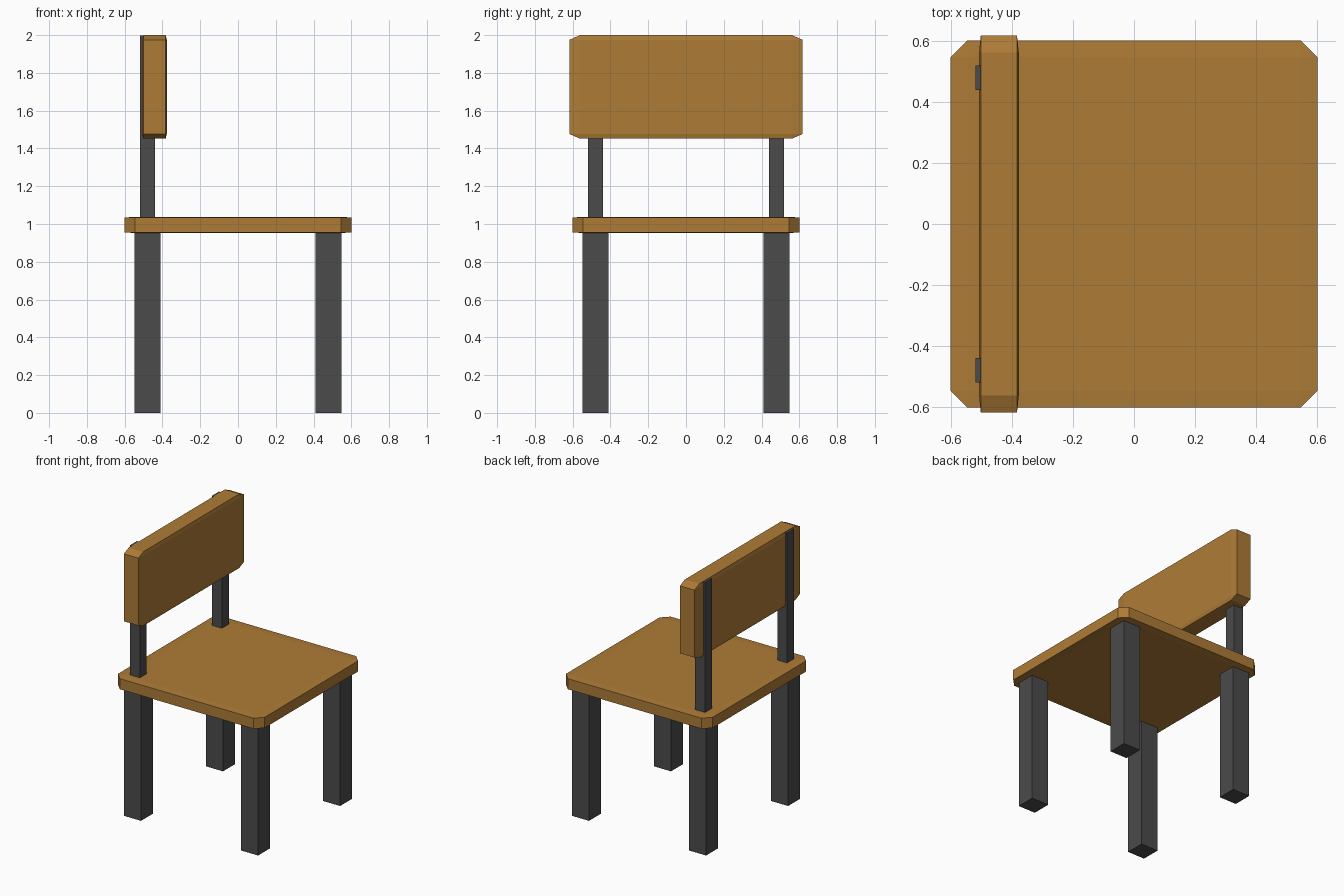
import bpy, bmesh
from mathutils import Vector

if "Cube" in bpy.data.objects:
    bpy.data.objects.remove(bpy.data.objects["Cube"])


def material(name, rgb):
    m = bpy.data.materials.new(name)
    m.diffuse_color = (*rgb, 1)
    m.use_nodes = True
    m.node_tree.nodes["Principled BSDF"].inputs["Base Color"].default_value = m.diffuse_color
    return m


WOOD = material("wood", (0.42, 0.2, 0.037))
DARK = material("dark_metal", (0.07, 0.07, 0.07))


def box(name, lo, hi, mat, bevel=0):
    """Box between two corners; bevel is a fraction of each side length."""
    lo, hi = Vector(lo), Vector(hi)
    bm = bmesh.new()
    bmesh.ops.create_cube(bm, size=1)
    if bevel:
        bmesh.ops.bevel(bm, geom=bm.edges[:], offset=bevel, segments=1,
                        profile=0.5, affect='EDGES')
    bmesh.ops.scale(bm, vec=hi - lo, verts=bm.verts)
    me = bpy.data.meshes.new(name)
    bm.to_mesh(me)
    bm.free()
    me.materials.append(mat)
    ob = bpy.data.objects.new(name, me)
    ob.location = (lo + hi) / 2
    bpy.context.collection.objects.link(ob)
    return ob


# Chamfered seat and backrest panels
box("seat", (-0.6, -0.6, 0.952), (0.6, 0.6, 1.038), WOOD, 0.045)
box("backrest", (-0.507, -0.617, 1.452), (-0.377, 0.617, 2.0), WOOD, 0.045)

# Four legs, and two posts carrying the backrest
C = 0.479
for y, side in ((-C, "right"), (C, "left")):
    for x, end in ((C, "front"), (-C, "back")):
        box(f"{end}_{side}_leg", (x - 0.07, y - 0.07, 0), (x + 0.07, y + 0.07, 0.97), DARK)
    box(f"{side}_back_post", (-C - 0.04, y - 0.04, 0.97), (-C + 0.04, y + 0.04, 1.997), DARK)
